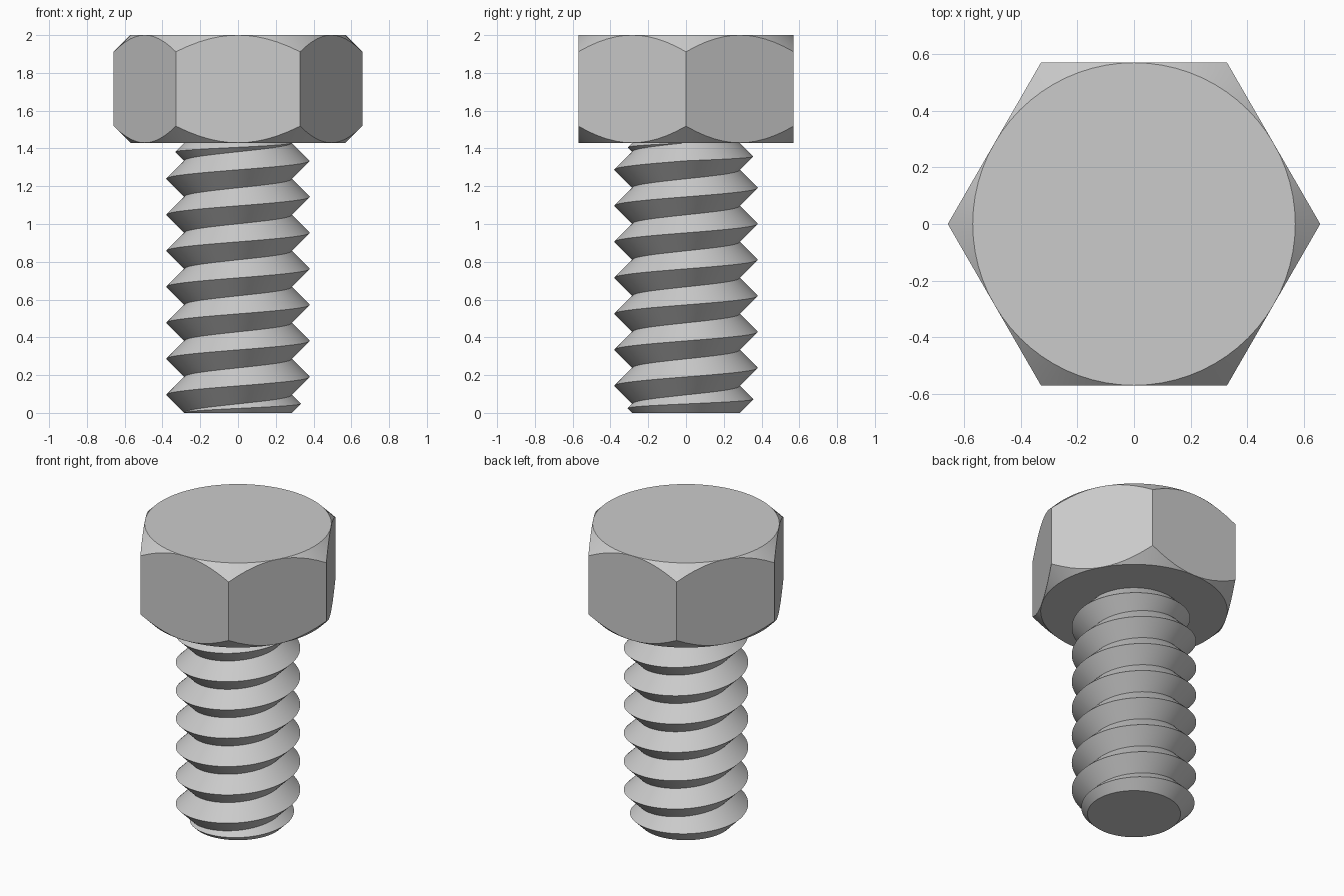
import bpy, bmesh
from math import pi, cos, sin, radians

if "Cube" in bpy.data.objects:
    bpy.data.objects.remove(bpy.data.objects["Cube"])

SEG = 72
TOP, SEAT = 2.0, 1.43            # head top, underside of head
FLAT = 0.57                      # half the width across flats
PITCH = SEAT / 7.5
CREST = 0.38
ROOT = CREST - PITCH / 2         # 45 degree flanks


def lathe(name, profile):
    """Skin columns of (radius, z) points given by profile(angle), cap both ends."""
    bm = bmesh.new()
    cols = []
    for i in range(SEG + 1):
        a = 2 * pi * i / SEG
        cols.append([bm.verts.new((r * cos(a), r * sin(a), z)) for r, z in profile(a)])
    for c, d in zip(cols, cols[1:]):
        for j in range(len(c) - 1):
            bm.faces.new((c[j], d[j], d[j + 1], c[j + 1]))
    bmesh.ops.remove_doubles(bm, verts=bm.verts, dist=1e-5)
    bmesh.ops.holes_fill(bm, edges=[e for e in bm.edges if e.is_boundary], sides=0)
    bmesh.ops.recalc_face_normals(bm, faces=bm.faces)
    mesh = bpy.data.meshes.new(name)
    bm.to_mesh(mesh)
    bm.free()
    obj = bpy.data.objects.new(name, mesh)
    bpy.context.collection.objects.link(obj)
    bpy.ops.object.select_all(action='DESELECT')
    obj.select_set(True)
    bpy.context.view_layer.objects.active = obj
    bpy.ops.object.shade_smooth_by_angle(angle=radians(25))
    return obj


# Hexagonal head, corners chamfered at 45 degrees on both ends
def head_profile(a):
    r = FLAT / cos((a % (pi / 3)) - pi / 6)
    cut = r - FLAT
    return [(FLAT, SEAT), (r, SEAT + cut), (r, TOP - cut), (FLAT, TOP)]


# Right-handed V thread, running out in a 45 degree cone at both ends
def thread_profile(a):
    roots = [min(max(PITCH * (a / (2 * pi) + 0.5 + k), 0), SEAT) for k in range(-2, 9)]
    pts = [(ROOT, roots[0])]
    for lo, hi in zip(roots, roots[1:]):
        pts += [(ROOT + (hi - lo) / 2, (lo + hi) / 2), (ROOT, hi)]
    return pts


lathe("hex_head", head_profile)
lathe("threaded_shank", thread_profile)
